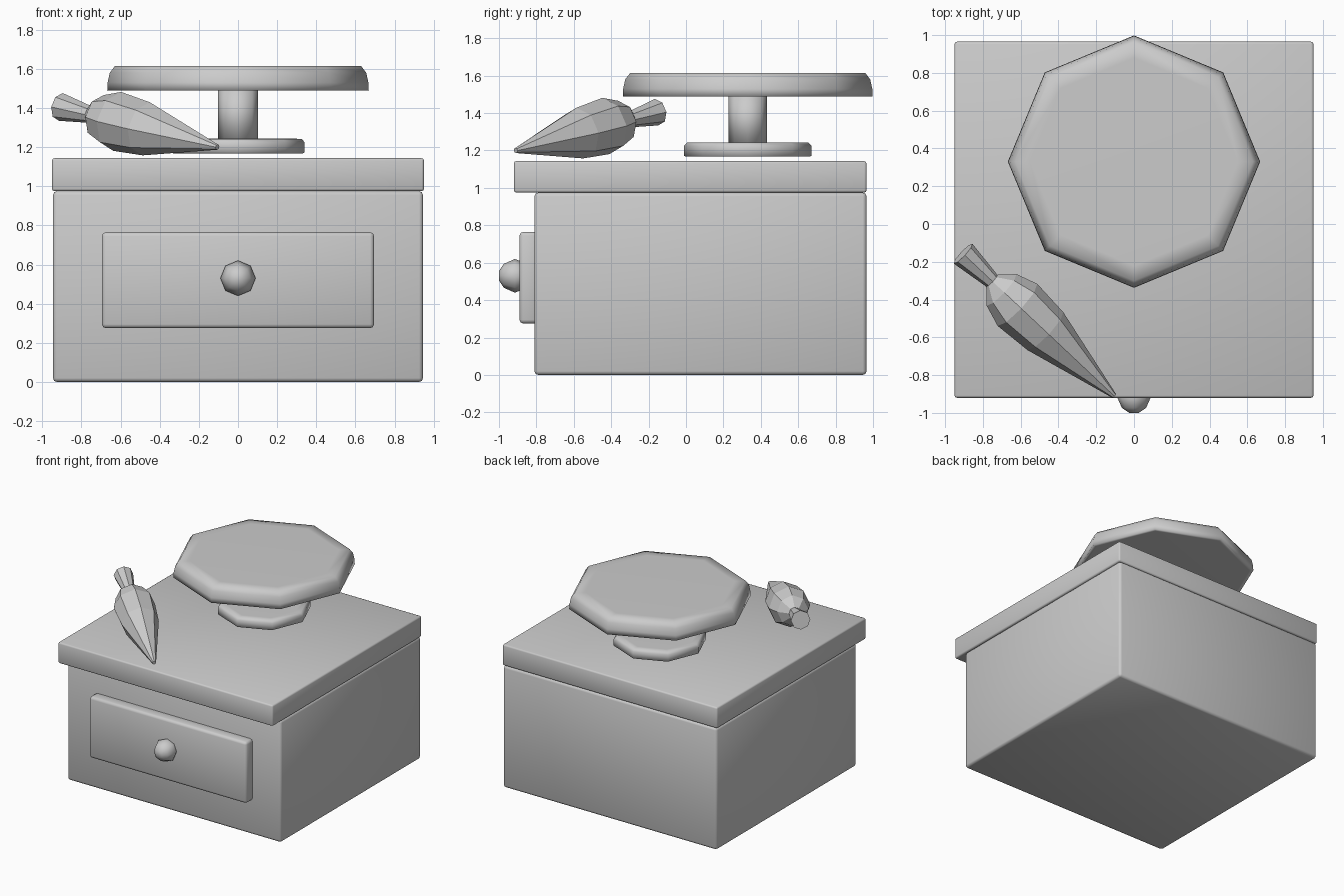
import bpy, bmesh, math
from mathutils import Vector

if "Cube" in bpy.data.objects:
    bpy.data.objects.remove(bpy.data.objects["Cube"])

grey = bpy.data.materials.new("plain grey")
grey.diffuse_color = (0.6, 0.6, 0.6, 1)
grey.use_nodes = True
grey.node_tree.nodes["Principled BSDF"].inputs["Base Color"].default_value = grey.diffuse_color


def finish(bm, name, smooth):
    bmesh.ops.recalc_face_normals(bm, faces=bm.faces)
    me = bpy.data.meshes.new(name)
    bm.to_mesh(me)
    bm.free()
    me.materials.append(grey)
    for p in me.polygons:
        p.use_smooth = smooth
    ob = bpy.data.objects.new(name, me)
    bpy.context.collection.objects.link(ob)
    return ob


def box(name, lo, hi, bevel=0.02):
    """Rounded box between two corners."""
    lo, hi = Vector(lo), Vector(hi)
    bm = bmesh.new()
    bmesh.ops.create_cube(bm, size=1)
    for v in bm.verts:
        v.co = (lo + hi) / 2 + v.co * (hi - lo)
    bmesh.ops.bevel(bm, geom=bm.edges[:], offset=bevel, segments=2,
                    profile=0.5, affect='EDGES')
    return finish(bm, name, True)


def lathe(name, start, axis, profile, sides=8, smooth=True):
    """Rings of (radius, distance along axis), capped at both ends."""
    start, axis = Vector(start), Vector(axis).normalized()
    ref = Vector((0, 0, 1)) if abs(axis.z) < 0.9 else Vector((0, 1, 0))
    u = axis.cross(ref).normalized()
    w = u.cross(axis)
    bm = bmesh.new()
    rings = []
    for r, d in profile:
        angles = [2 * math.pi * i / sides for i in range(sides)]
        rings.append([bm.verts.new(start + axis * d + (u * math.cos(a) + w * math.sin(a)) * r)
                      for a in angles])
    for a, b in zip(rings, rings[1:]):
        for i in range(sides):
            j = (i + 1) % sides
            bm.faces.new((a[i], a[j], b[j], b[i]))
    bm.faces.new(rings[0])
    bm.faces.new(rings[-1])
    return finish(bm, name, smooth)


# Cabinet, worktop and drawer
box("cabinet_body", (-0.945, -0.81, 0), (0.945, 0.965, 0.975))
box("worktop", (-0.95, -0.92, 0.975), (0.95, 0.965, 1.143), 0.012)
box("drawer_front", (-0.695, -0.89, 0.275), (0.695, -0.79, 0.765))
lathe("drawer_knob", (0, -1, 0.53), (0, 1, 0),
      [(0.025, 0), (0.064, 0.026), (0.09, 0.085), (0.064, 0.15)])

# Cake stand: foot, stem and plate
UP, C = (0, 0, 1), (0, 0.33, 0)
lathe("stand_foot", C, UP, [(0.33, 1.167), (0.34, 1.172), (0.34, 1.225), (0.325, 1.242), (0.28, 1.243)])
lathe("stand_stem", C, UP, [(0.102, 1.235), (0.102, 1.495)])
lathe("stand_plate", C, UP,
      [(0.64, 1.489), (0.668, 1.49), (0.666, 1.53), (0.655, 1.58), (0.63, 1.613), (0.55, 1.615)])

# Piping bag resting on the worktop, faceted
tip, tail = Vector((-0.105, -0.91, 1.2)), Vector((-0.905, -0.157, 1.405))
length = (tail - tip).length
lathe("piping_bag", tip, tail - tip,
      [(r, t * length) for r, t in
       [(0.014, 0), (0.138, 0.455), (0.153, 0.64), (0.115, 0.745), (0.043, 0.81), (0.072, 1)]],
      smooth=False)
